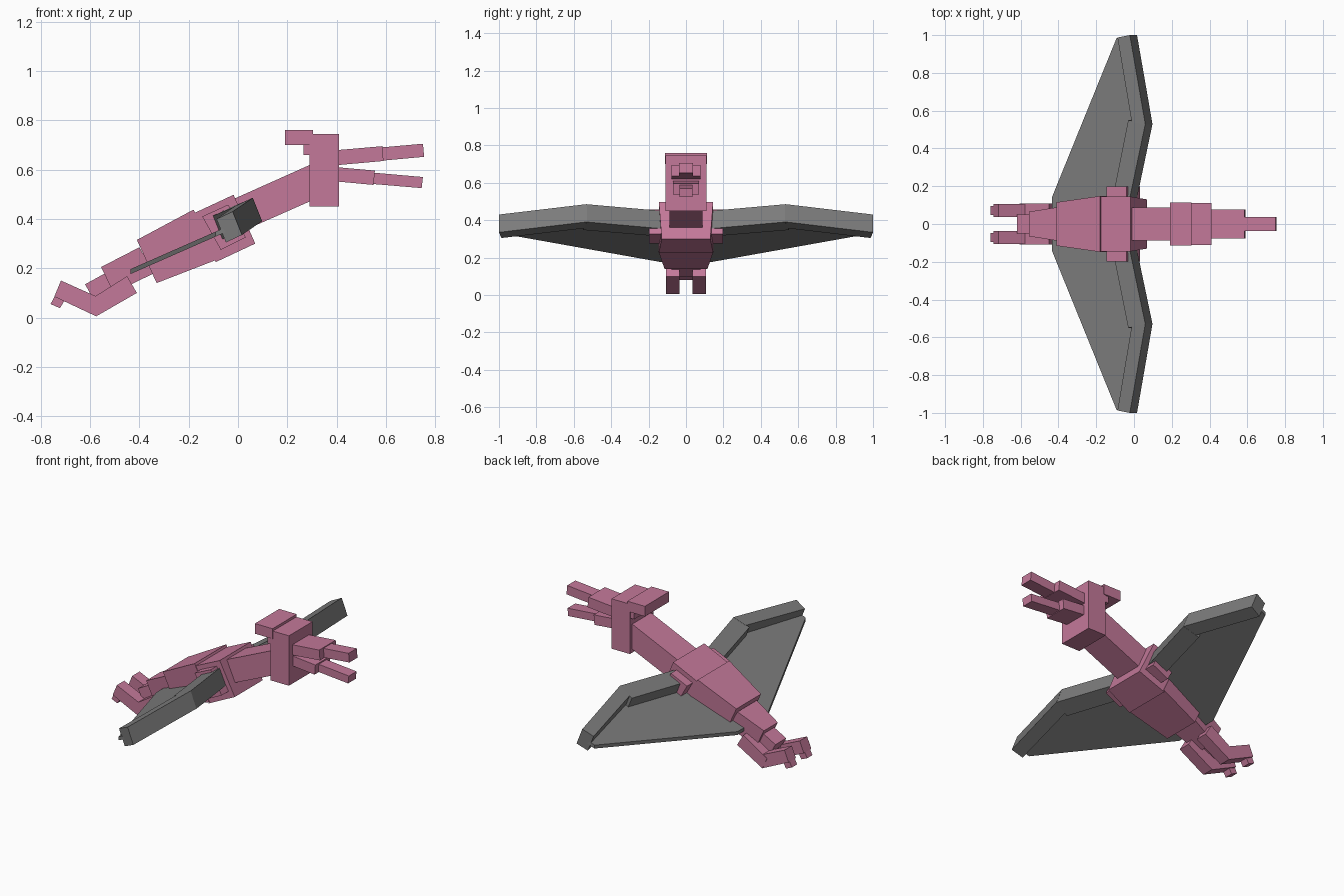
import bpy
import bmesh

if "Cube" in bpy.data.objects:
    bpy.data.objects.remove(bpy.data.objects["Cube"])


def material(name, rgb):
    m = bpy.data.materials.new(name)
    m.diffuse_color = (*rgb, 1)
    m.use_nodes = True
    m.node_tree.nodes["Principled BSDF"].inputs["Base Color"].default_value = m.diffuse_color
    return m


PINK = material("pink_skin", (0.55, 0.19, 0.32))
GREY = material("grey_wing", (0.2, 0.2, 0.2))


def loft(name, ring_a, ring_b, mat=PINK, mirror=False):
    """Solid between two matching rings of (x, y, z) points."""
    bm = bmesh.new()
    a = [bm.verts.new(p) for p in ring_a]
    b = [bm.verts.new(p) for p in ring_b]
    n = len(a)
    bm.faces.new(a)
    bm.faces.new(b[::-1])
    for i in range(n):
        j = (i + 1) % n
        bm.faces.new((a[j], a[i], b[i], b[j]))
    bmesh.ops.recalc_face_normals(bm, faces=bm.faces)
    me = bpy.data.meshes.new(name)
    bm.to_mesh(me)
    bm.free()
    me.materials.append(mat)
    ob = bpy.data.objects.new(name, me)
    bpy.context.collection.objects.link(ob)
    if mirror:
        mod = ob.modifiers.new("mirror", "MIRROR")
        mod.use_axis = (False, True, False)
        mod.use_mirror_merge = False
    return ob


def block(name, pts, widths):
    """Side profile (x, z) spread symmetrically in y, one half width per point."""
    if not isinstance(widths, (list, tuple)):
        widths = [widths] * len(pts)
    rings = [[(x, s * w, z) for (x, z), w in zip(pts, widths)] for s in (-1, 1)]
    return loft(name, *rings)


def pair(name, pts, y0, y1):
    """Side profile between y0 and y1, mirrored to both sides."""
    rings = [[(x, y, z) for x, z in pts] for y in (y0, y1)]
    return loft(name, *rings, mirror=True)


# Head, crest and beak
block("head", [(0.29, 0.45), (0.41, 0.45), (0.41, 0.745), (0.29, 0.745)], 0.11)
block("crest", [(0.19, 0.70), (0.305, 0.70), (0.305, 0.76), (0.19, 0.76)], 0.113)
block("crest_support", [(0.265, 0.66), (0.30, 0.66), (0.30, 0.71), (0.265, 0.71)], 0.105)
block("upper_beak", [(0.40, 0.618), (0.59, 0.635), (0.585, 0.695), (0.40, 0.679)], 0.077)
block("upper_beak_tip", [(0.58, 0.636), (0.755, 0.652), (0.75, 0.705), (0.58, 0.69)], 0.038)
block("lower_beak", [(0.40, 0.552), (0.55, 0.538), (0.555, 0.596), (0.40, 0.61)], 0.07)
block("lower_beak_tip", [(0.545, 0.542), (0.745, 0.525), (0.75, 0.57), (0.545, 0.588)], 0.036)

# Neck, body and tail: rear edge first, then front edge
block("neck", [(-0.02, 0.48), (0.04, 0.36), (0.30, 0.475), (0.30, 0.623)], 0.088)
block("chest", [(-0.175, 0.425), (-0.09, 0.225), (0.07, 0.30), (-0.018, 0.498)],
      [0.145, 0.145, 0.13, 0.145])
block("abdomen", [(-0.41, 0.315), (-0.33, 0.14), (-0.085, 0.235), (-0.18, 0.438)],
      [0.115, 0.115, 0.148, 0.148])
block("tail_base", [(-0.555, 0.205), (-0.505, 0.10), (-0.34, 0.18), (-0.40, 0.285)],
      [0.065, 0.065, 0.09, 0.09])
block("tail_tip", [(-0.62, 0.135), (-0.59, 0.08), (-0.48, 0.13), (-0.52, 0.19)], 0.05)

# Shoulders and hind legs
pair("shoulder", [(-0.145, 0.41), (-0.07, 0.275), (0.032, 0.325), (-0.04, 0.458)], 0.10, 0.198)
pair("thigh", [(-0.605, 0.07), (-0.575, 0.005), (-0.41, 0.10), (-0.45, 0.168)], 0.035, 0.108)
pair("shin", [(-0.745, 0.085), (-0.575, 0.005), (-0.55, 0.075), (-0.718, 0.15)], 0.037, 0.106)
pair("toe", [(-0.742, 0.09), (-0.76, 0.055), (-0.722, 0.038), (-0.70, 0.075)], 0.047, 0.096)


def arm_ring(x, y, z, length=0.1, rear_dy=0.0):
    """Tilted wing bone section; x, z is its upper front corner."""
    bx, bz = x - 0.906 * length, z - 0.423 * length
    return [(x, y, z), (x + 0.038, y, z - 0.095),
            (bx + 0.038, y + rear_dy, bz - 0.095), (bx, y + rear_dy, bz)]


# Wings
elbow = arm_ring(0.06, 0.53, 0.485, 0.1, 0.02)
loft("inner_wing_arm", arm_ring(-0.028, 0.11, 0.448), elbow, GREY, True)
loft("outer_wing_arm", arm_ring(0.06, 0.528, 0.486, 0.08, 0.012),
     arm_ring(-0.022, 1.0, 0.43, 0.072, -0.013), GREY, True)
outline = [(-0.435, 0.0), (-0.435, 0.14), (-0.092, 0.985), (-0.05, 0.99), (0.03, 0.54),
           (-0.04, 0.15), (-0.04, 0.0)]
sheet = [[(x, y, 0.187 + 0.44 * (x + 0.435) + dz) for x, y in outline] for dz in (-0.01, 0.01)]
loft("wing_membrane", *sheet, GREY, True)
